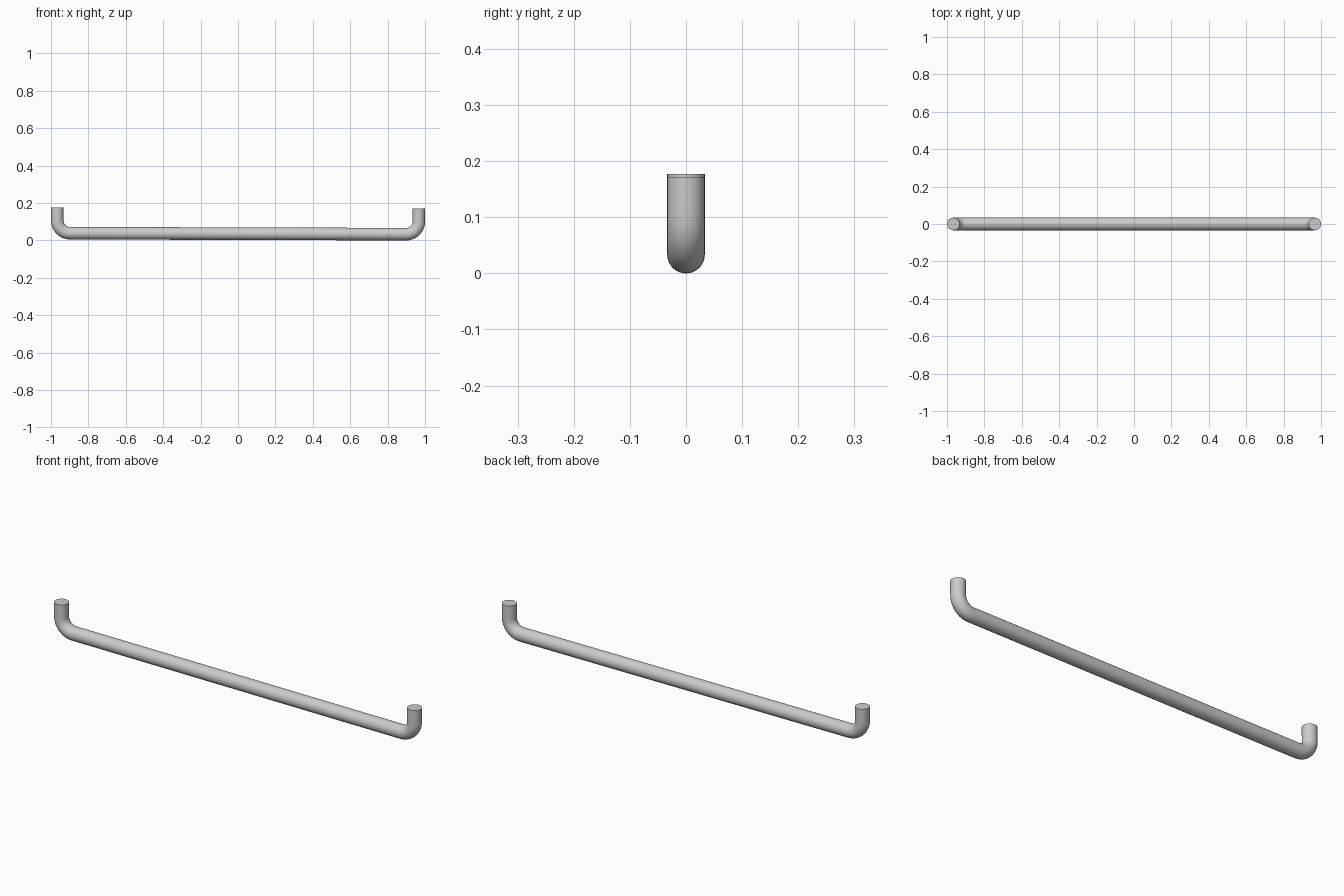
import bpy, bmesh, math
from mathutils import Vector, Matrix

if "Cube" in bpy.data.objects:
    bpy.data.objects.remove(bpy.data.objects["Cube"])

R = 0.0335        # tube radius
BEND = 0.068      # centreline bend radius
HALF = 1.0 - R    # leg centre distance
Z0 = R + 0.0027   # bar centre height
TOP = 0.174       # end height
TILT = 0.003      # slight droop to the right
SIDES, STEPS = 40, 12

# Right half of the centreline: (x, z, direction angle), then mirrored to the left
right = []
for i in range(STEPS + 1):
    a = math.pi / 2 * i / STEPS
    right.append((HALF - BEND + BEND * math.sin(a), Z0 + BEND - BEND * math.cos(a), a))
right.append((HALF, TOP, math.pi / 2))
path = [(-x, z, -a) for x, z, a in reversed(right)] + right

# Sweep a circle along the centreline
bm = bmesh.new()
rings = []
for x, z, a in path:
    normal = Vector((-math.sin(a), 0, math.cos(a)))
    ring = []
    for k in range(SIDES):
        t = 2 * math.pi * k / SIDES
        p = Vector((x, 0, z)) + normal * R * math.cos(t) + Vector((0, R * math.sin(t), 0))
        ring.append(bm.verts.new(p))
    rings.append(ring)
for r0, r1 in zip(rings, rings[1:]):
    for k in range(SIDES):
        j = (k + 1) % SIDES
        bm.faces.new((r0[k], r0[j], r1[j], r1[k]))

# Flat end caps
bm.faces.new(rings[0])
bm.faces.new(rings[-1])
bmesh.ops.recalc_face_normals(bm, faces=bm.faces)

# Tilt and stand on the ground
bm.transform(Matrix.Rotation(TILT, 4, 'Y'))
low = min(v.co.z for v in bm.verts)
bm.transform(Matrix.Translation((0, 0, -low)))

mesh = bpy.data.meshes.new("bar_handle")
bm.to_mesh(mesh)
bm.free()
handle = bpy.data.objects.new("bar_handle", mesh)
bpy.context.collection.objects.link(handle)
bpy.context.view_layer.objects.active = handle
handle.select_set(True)
bpy.ops.object.shade_smooth_by_angle(angle=math.radians(30))
